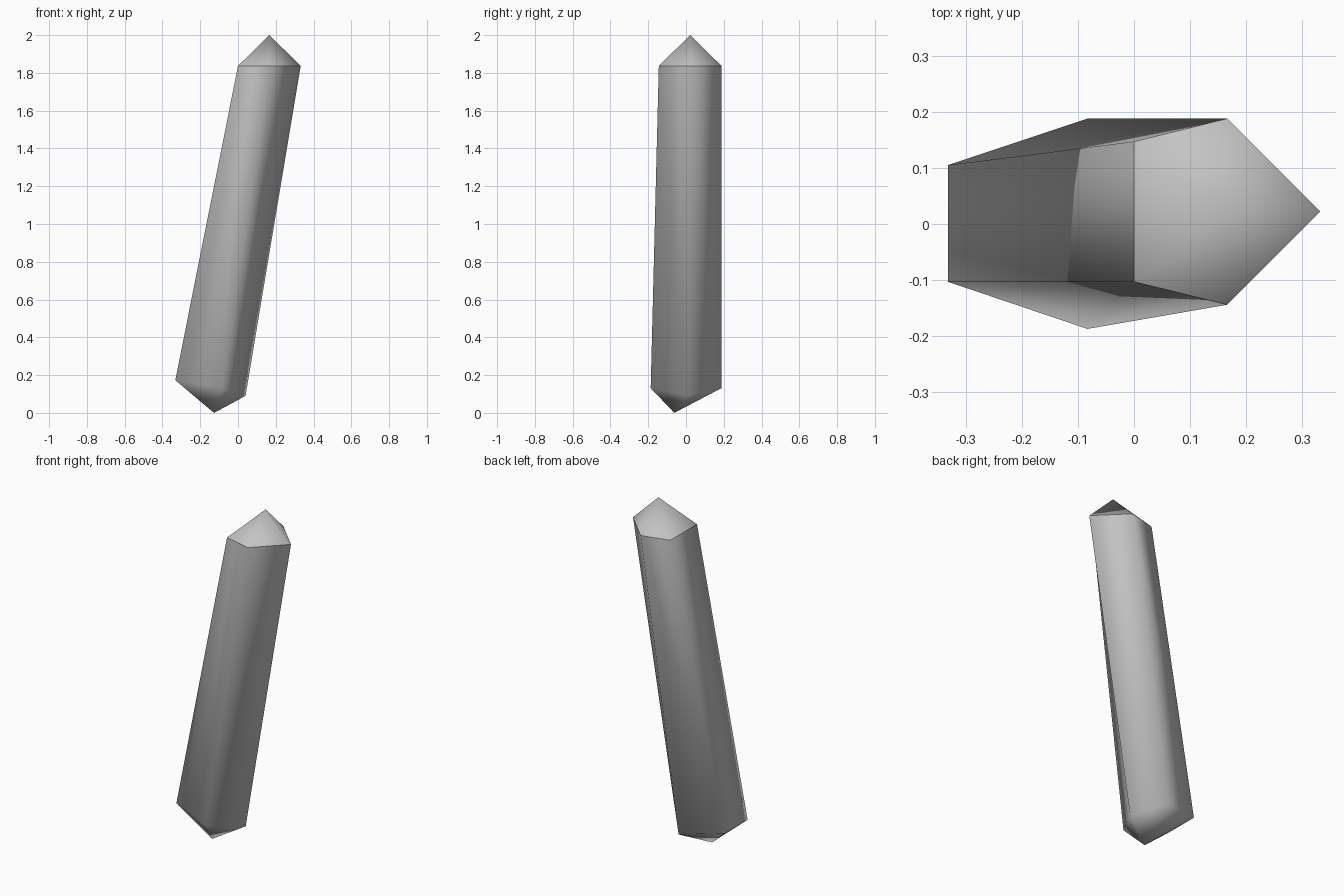
import bpy
import bmesh

cube = bpy.data.objects.get("Cube")
if cube:
    bpy.data.objects.remove(cube, do_unlink=True)

# Stone material
stone = bpy.data.materials.new("pale_grey_stone")
stone.use_nodes = True
GREY = (0.55, 0.55, 0.55, 1.0)
stone.diffuse_color = GREY
stone.node_tree.nodes["Principled BSDF"].inputs["Base Color"].default_value = GREY

# Five-sided rings, anticlockwise from the front right corner
LOWER = [(-0.332, -0.103, 0.173), (-0.083, -0.187, 0.131), (0.04, 0.015, 0.09),
         (-0.083, 0.188, 0.131), (-0.332, 0.105, 0.173)]
UPPER = [(0, -0.103), (0.166, -0.144), (0.332, 0.022), (0.166, 0.188), (0, 0.147)]
RIM_Z = 1.837
FOOT = (-0.127, -0.062, 0)
TIP = (0.166, 0.022, 2)

bm = bmesh.new()
low = [bm.verts.new(p) for p in LOWER]
top = [bm.verts.new((x, y, RIM_Z)) for x, y in UPPER]
foot, tip = bm.verts.new(FOOT), bm.verts.new(TIP)

# Twisted shaft sides with a point at each end
for i in range(len(low)):
    j = (i + 1) % len(low)
    bm.faces.new((low[i], low[j], top[i]))
    bm.faces.new((low[j], top[j], top[i]))
    bm.faces.new((low[j], low[i], foot))
    bm.faces.new((top[i], top[j], tip))

# Smooth shading, with a hard rim under the upper point
for face in bm.faces:
    face.smooth = True
for i, v in enumerate(top):
    bm.edges.get((v, top[(i + 1) % len(top)])).smooth = False

mesh = bpy.data.meshes.new("crystal_shard")
bm.to_mesh(mesh)
bm.free()
mesh.materials.append(stone)
shard = bpy.data.objects.new("crystal_shard", mesh)
bpy.context.collection.objects.link(shard)
